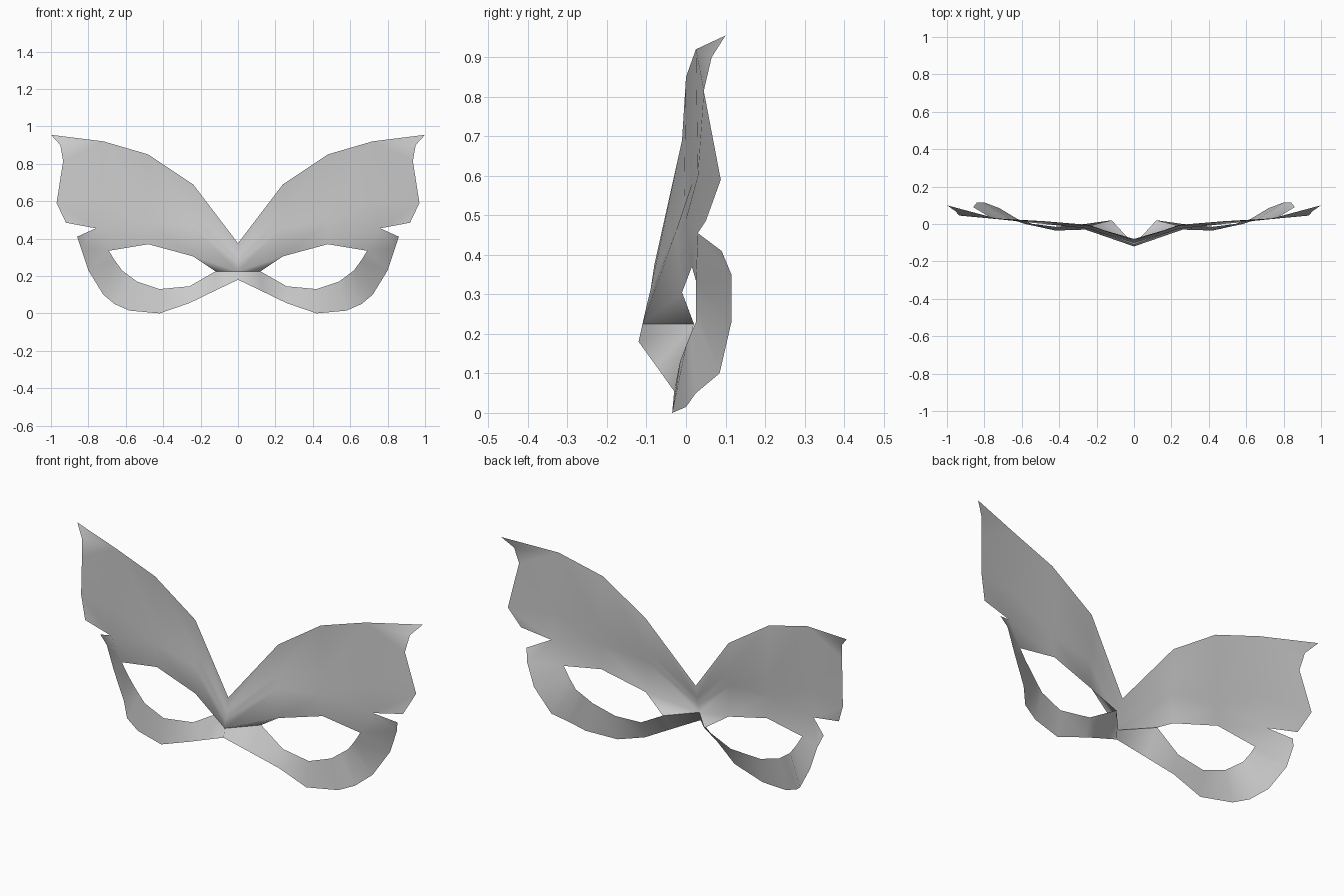
import bpy
import bmesh
import math

cube = bpy.data.objects.get("Cube")
if cube:
    bpy.data.objects.remove(cube, do_unlink=True)

# One plain grey for the whole mask
grey = bpy.data.materials.new("plain_grey")
grey.use_nodes = True
colour = (0.6, 0.6, 0.6, 1)
grey.diffuse_color = colour
grey.node_tree.nodes["Principled BSDF"].inputs["Base Color"].default_value = colour

# Brow wing: columns from the nose outward, each listed from the lid up to the crest
nose = [(0, -.11, .225), (0, -.1, .27), (0, -.09, .31), (0, -.08, .375)]
brow = [(.24, -.01, .305), (.24, -.025, .46), (.24, -.005, .53), (.24, -.01, .69)]
arch = [(.48, .015, .37), (.48, 0, .49), (.48, .015, .58), (.48, 0, .85)]
temple = [(.69, .025, .335), (.76, .03, .455), (.74, .03, .6), (.72, .025, .92)]
tip = [(.92, .05, .485), (.97, .088, .59), (.935, .045, .815), (.95, .065, .9), (1, .1, .955)]

# Lower eye band: outer rim and eye rim, from the nose round to the temple
eye_corner = (.12, .02, .225)
outer_rim = [(0, -.12, .18), (.13, -.075, .118), (.26, -.03, .055), (.42, -.035, 0),
             (.58, 0, .015), (.66, .025, .05), (.72, .085, .1), (.8, .115, .23),
             (.84, .115, .35), (.86, .09, .41)]
eye_rim = [nose[0], eye_corner, (.26, 0, .145), (.42, -.015, .13),
           (.54, 0, .17), (.58, .012, .2), (.62, .025, .23), (.66, .025, .285),
           temple[0], temple[1]]

bm = bmesh.new()
verts = {}


def face(*points):
    """Add a face, sharing any corner that already exists."""
    corners = []
    for p in points:
        if p not in verts:
            verts[p] = bm.verts.new(p)
        corners.append(verts[p])
    bm.faces.new(corners)


def strip(low, high):
    """Join two point rows of equal length with quads."""
    for i in range(len(low) - 1):
        face(low[i], low[i + 1], high[i + 1], high[i])


# Wing panels
for low, high in zip(zip(nose, brow, arch, temple), list(zip(nose, brow, arch, temple))[1:]):
    strip(low, high)

# Flared wing tip
strip([temple[1], tip[0]], [temple[2], tip[1]])
strip([temple[2], tip[1]], [temple[3], tip[2]])
face(temple[3], tip[2], tip[3])
face(temple[3], tip[3], tip[4])

# Folded underside between nose and brow, then the lower band
face(nose[0], eye_corner, brow[0])
strip(outer_rim, eye_rim)

mesh = bpy.data.meshes.new("eye_mask")
bm.to_mesh(mesh)
bm.free()
mesh.materials.append(grey)
mask = bpy.data.objects.new("eye_mask", mesh)
bpy.context.collection.objects.link(mask)

# Mirror the model's left half to its right
mirror = mask.modifiers.new("Mirror", 'MIRROR')
mirror.use_axis[0] = True
mirror.use_clip = True
mirror.merge_threshold = 0.001

bpy.context.view_layer.objects.active = mask
mask.select_set(True)
bpy.ops.object.shade_smooth_by_angle(angle=math.radians(75))
